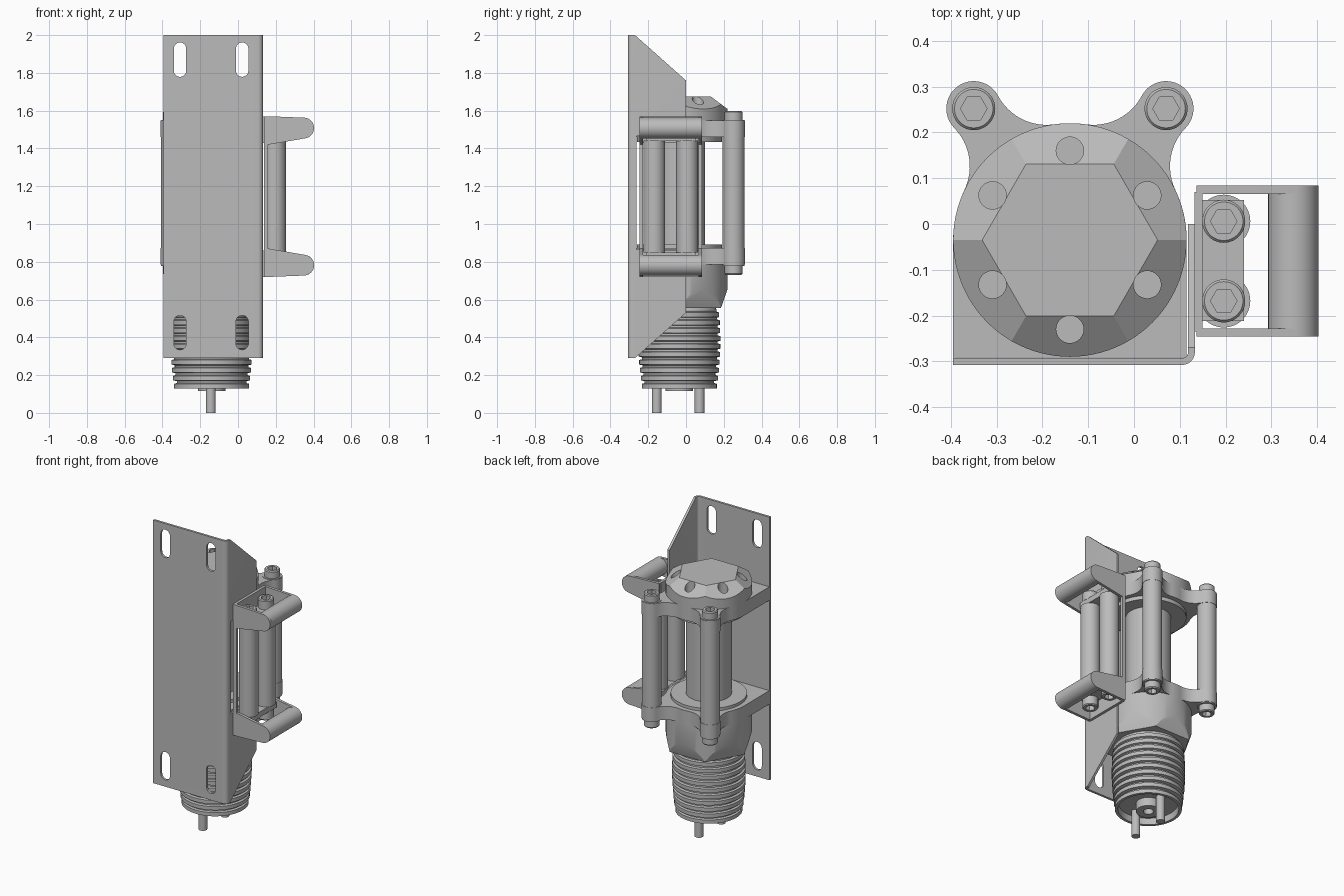
import bpy, bmesh
from math import sin, cos, pi, radians, acos, atan2, hypot
from mathutils import Vector, Matrix

cube = bpy.data.objects.get("Cube")
if cube:
    bpy.data.objects.remove(cube)

grey = bpy.data.materials.new("plain grey")
grey.use_nodes = True
COLOUR = (0.5, 0.5, 0.5, 1)
grey.diffuse_color = COLOUR
grey.node_tree.nodes["Principled BSDF"].inputs["Base Color"].default_value = COLOUR

CX, CY = -0.14, -0.035   # main axis
R = 0.255                # body radius
MID = 1.145              # mid height of the roller guard


def finish(name, bm, smooth=True):
    bmesh.ops.remove_doubles(bm, verts=bm.verts, dist=1e-5)
    bmesh.ops.recalc_face_normals(bm, faces=bm.faces)
    me = bpy.data.meshes.new(name)
    bm.to_mesh(me)
    bm.free()
    me.materials.append(grey)
    ob = bpy.data.objects.new(name, me)
    bpy.context.collection.objects.link(ob)
    if smooth:
        bpy.ops.object.select_all(action='DESELECT')
        ob.select_set(True)
        bpy.context.view_layer.objects.active = ob
        bpy.ops.object.shade_smooth_by_angle(angle=radians(25))
    return ob


def lathe_bm(profile, x, y, n=48):
    bm = bmesh.new()
    rings = [[bm.verts.new((x + r * cos(2 * pi * i / n), y + r * sin(2 * pi * i / n), z))
              for i in range(n)] for r, z in profile]
    for a, b in zip(rings, rings[1:]):
        for i in range(n):
            j = (i + 1) % n
            bm.faces.new((a[i], a[j], b[j], b[i]))
    bmesh.ops.remove_doubles(bm, verts=bm.verts, dist=1e-5)
    return bm


def cylinder_bm(x, y, r, z0, z1, n=48):
    return lathe_bm([(0, z0), (r, z0), (r, z1), (0, z1)], x, y, n)


def cylinder(name, *args, **kw):
    return finish(name, cylinder_bm(*args, **kw))


def prism_bm(points, depth):
    bm = bmesh.new()
    face = bm.faces.new([bm.verts.new(p) for p in points])
    ext = bmesh.ops.extrude_face_region(bm, geom=[face])
    bmesh.ops.translate(bm, vec=depth, verts=[g for g in ext["geom"] if isinstance(g, bmesh.types.BMVert)])
    return bm


def box_bm(x0, x1, y0, y1, z0, z1):
    return prism_bm([(x0, y0, z0), (x1, y0, z0), (x1, y1, z0), (x0, y1, z0)], (0, 0, z1 - z0))


def arc(cx, cy, r, a0, a1, n=12):
    return [(cx + r * cos(a0 + (a1 - a0) * i / n), cy + r * sin(a0 + (a1 - a0) * i / n)) for i in range(n + 1)]


def trim(bm, point, normal):
    # slice away everything on the normal side and close the cut
    res = bmesh.ops.bisect_plane(bm, geom=bm.verts[:] + bm.edges[:] + bm.faces[:],
                                 plane_co=point, plane_no=normal, clear_outer=True)
    edges = [e for e in res["geom_cut"] if isinstance(e, bmesh.types.BMEdge)]
    bmesh.ops.edgeloop_fill(bm, edges=edges)


def cut(ob, cutters):
    for bm in cutters:
        tool = finish("cutter", bm, False)
        tool.hide_render = True
        mod = ob.modifiers.new("cut", 'BOOLEAN')
        mod.operation, mod.solver, mod.object = 'DIFFERENCE', 'EXACT', tool
        bpy.context.view_layer.objects.active = ob
        # keep the cut ahead of the smoothing modifier
        bpy.ops.object.modifier_move_to_index(modifier="cut", index=0)
        bpy.ops.object.modifier_apply(modifier="cut")
        bpy.data.objects.remove(tool)


# Folded mounting bracket with sloped side wall
T = 0.015
outline = [(-0.395, -0.308), *arc(0.105, -0.28, 0.028, -pi / 2, 0, 6), (0.133, 0), (0.133 - T, 0),
           *arc(0.105, -0.28, 0.013, 0, -pi / 2, 6), (-0.395, -0.308 + T)]
bm = prism_bm([(x, y, 0.29) for x, y in outline], (0, 0, 1.71))
trim(bm, (0, 0, 1.76), (0, 0.24, 0.27))
trim(bm, (0, 0, 0.53), (0, 0.24, -0.27))
bracket = finish("mounting_bracket", bm)


def slot(x, z):
    pts = arc(x, z + 0.058, 0.033, 0, pi) + arc(x, z - 0.058, 0.033, pi, 2 * pi)
    return prism_bm([(px, -0.4, pz) for px, pz in pts], (0, 0.125, 0))


cut(bracket, [slot(x, z) for x in (-0.307, 0.022) for z in (0.425, 1.87)])
cut(bracket, [box_bm(0.09, 0.2, -0.262, 0.1, 0.865, 1.465)])

# Flanges: square front, round back, two filleted ears
EAR_X, EAR_Y, EAR_R, FILLET = 0.21, 0.287, 0.06, 0.12
dist, a, b = hypot(EAR_X, EAR_Y), R + FILLET, EAR_R + FILLET
ear_dir = atan2(EAR_Y, EAR_X)
spread = acos((a * a + dist * dist - b * b) / (2 * a * dist))


def fillet_arc(angle, to_ear):
    fx, fy = a * cos(angle), a * sin(angle)
    start, end = angle + pi, atan2(EAR_Y - fy, EAR_X - fx)
    end = start + (end - start + pi) % (2 * pi) - pi
    return arc(fx, fy, FILLET, *((start, end) if to_ear else (end, start))), end


low, hi = ear_dir - spread, ear_dir + spread
arc_in, end_in = fillet_arc(low, True)
arc_out, end_out = fillet_arc(hi, False)
s0, s1 = end_in - pi, end_out - pi
s1 = s0 + (s1 - s0) % (2 * pi)
half = [(R, -0.257)] + arc(0, 0, R, 0, low) + arc_in[1:] + arc(EAR_X, EAR_Y, EAR_R, s0, s1, 24)[1:-1] \
    + arc_out + arc(0, 0, R, hi, pi / 2)[1:]
full = half + [(-x, y) for x, y in half[-2::-1]]
for name, z in (("lower_flange", 0.785), ("upper_flange", 1.46)):
    finish(name, prism_bm([(CX + x, CY + y, z) for x, y in full], (0, 0, 0.088)))


# Faceted cap and lower body
def faceted(bm, apothem, z, run, drop):
    for k in range(6):
        t = radians(30 + 60 * k)
        trim(bm, (CX + apothem * cos(t), CY + apothem * sin(t), z), (drop * cos(t), drop * sin(t), run))
    return bm


cap = finish("faceted_cap", faceted(cylinder_bm(CX, CY, R, 1.545, 1.675, 96), 0.166, 1.675, 0.089, 0.066))
hole_angles = [radians(30 + 60 * k) for k in range(6)]
cut(cap, [cylinder_bm(CX + 0.195 * cos(t), CY + 0.195 * sin(t), 0.03, 1.58, 1.75, 32) for t in hole_angles])
finish("lower_body", faceted(cylinder_bm(CX, CY, R, 0.555, 0.79, 96), 0.22, 0.555, -0.035, 0.1))

# Centre column and its collars
cylinder("centre_column", CX, CY, 0.135, 0.86, 1.47, n=64)
cylinder("lower_collar", CX, CY, 0.225, 0.87, 0.892, n=64)
cylinder("upper_collar", CX, CY, 0.225, 1.435, 1.465, n=64)

# Ribbed plug with hollow underside
profile = [(0, 0.17), (0.175, 0.17), (0.18, 0.13)]
for i in range(10):
    z = 0.13 + i * 0.042
    r = 0.217 - 0.33 * (z - 0.37) ** 2
    profile += [(r, z), (r, z + 0.024), (r - 0.014, z + 0.028), (r - 0.014, z + 0.038)]
profile += [(0.19, 0.56), (0, 0.56)]
finish("ribbed_plug", lathe_bm(profile, CX, CY, 64))
finish("plug_boss", lathe_bm([(0, 0.15), (0.03, 0.15), (0.03, 0.115), (0.073, 0.115), (0.073, 0.18), (0, 0.18)], CX, CY))
for name, y in (("front_pin", -0.155), ("back_pin", 0.072)):
    cylinder(name, -0.144, y, 0.026, 0, 0.18, n=32)


# Socket bolt head, pointing up or down
def bolt(name, x, y, z, height, up):
    d = 1 if up else -1
    top = z + d * height
    head = finish(name, lathe_bm([(0, z), (0.047, z), (0.047, top - d * 0.006), (0.042, top), (0, top)], x, y))
    cut(head, [cylinder_bm(x, y, 0.029, min(top - d * 0.03, top + d * 0.02), max(top - d * 0.03, top + d * 0.02), 6)])


# Tie rods through the ears
for side, s in (("left", 1), ("right", -1)):
    x, y = CX + s * EAR_X, CY + EAR_Y
    cylinder(side + "_tie_rod", x, y, 0.058, 0.778, 1.551)
    bolt(side + "_tie_top_bolt", x, y, 1.551, 0.047, True)
    bolt(side + "_tie_bottom_bolt", x, y, 0.778, 0.047, False)

# Roller guard cheeks
arm = [(0.137, 1.57), (0.17, 1.57)] + arc(0.348, 1.508, 0.055, radians(84), radians(-82), 16) + [(0.16, 1.42)]
cheek = arm + [(x, 2 * MID - z) for x, z in reversed(arm)]
for name, y in (("front_cheek", -0.246), ("back_cheek", 0.066)):
    finish(name, prism_bm([(x, y, z) for x, z in cheek], (0, 0.018, 0)))


# Guard cross bars, webs and bolt plates, mirrored top to bottom
def span(z0, z1, up):
    return (z0, z1) if up else (2 * MID - z1, 2 * MID - z0)


for side, up in (("top", True), ("bottom", False)):
    z = 1.508 if up else 2 * MID - 1.508
    bm = prism_bm([(px, -0.23, pz) for px, pz in arc(0.348, z, 0.055, 0, 2 * pi, 40)[:-1]], (0, 0.297, 0))
    finish(side + "_cross_bar", bm)
    finish(side + "_guard_web", box_bm(0.132, 0.15, -0.235, 0.07, *span(1.43, 1.57, up)), False)
    finish(side + "_bolt_plate", box_bm(0.148, 0.24, -0.212, 0.052, *span(1.44, 1.475, up)), False)
    for which, y in (("front", -0.168), ("back", 0.006)):
        bolt(f"{side}_{which}_roller_bolt", 0.196, y, 1.475 if up else 2 * MID - 1.475, 0.06, up)

for name, y in (("front_roller", -0.168), ("back_roller", 0.006)):
    cylinder(name, 0.196, y, 0.058, 2 * MID - 1.442, 1.442)
